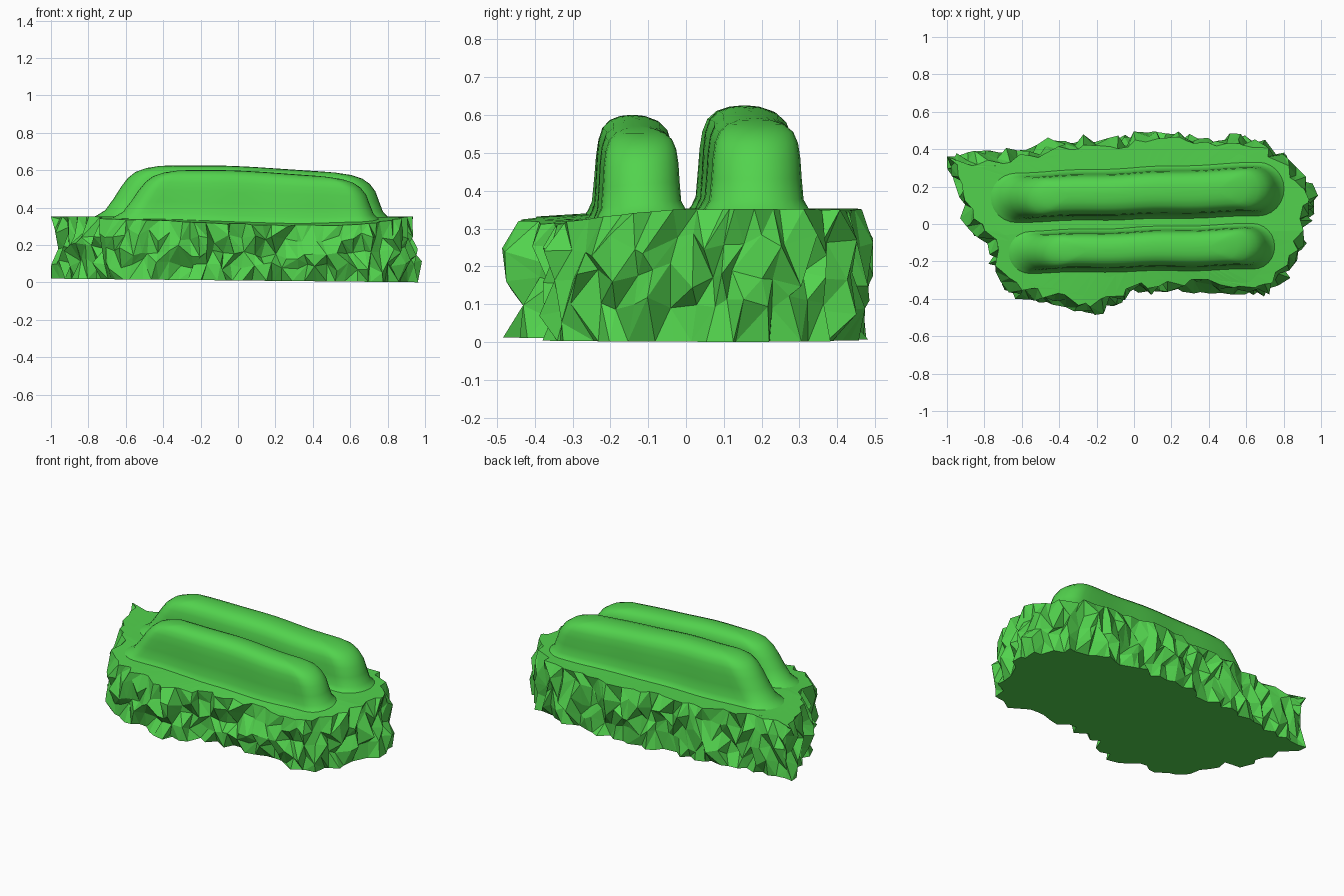
import bpy, bmesh, math, random
from mathutils import Vector

random.seed(11)
if "Cube" in bpy.data.objects:
    bpy.data.objects.remove(bpy.data.objects["Cube"], do_unlink=True)

green = bpy.data.materials.new("leaf green")
green.use_nodes = True
COLOUR = (0.085, 0.65, 0.075, 1)
green.diffuse_color = COLOUR
green.node_tree.nodes["Principled BSDF"].inputs["Base Color"].default_value = COLOUR


def finish(name, bm):
    """Turn a bmesh into a named, coloured object."""
    bmesh.ops.recalc_face_normals(bm, faces=bm.faces[:])
    mesh = bpy.data.meshes.new(name)
    bm.to_mesh(mesh)
    bm.free()
    mesh.materials.append(green)
    obj = bpy.data.objects.new(name, mesh)
    bpy.context.collection.objects.link(obj)
    return obj


def bridge(bm, a, b, ragged=False):
    """Join two closed rings, with randomly turned triangles if ragged."""
    n = len(a)
    for i in range(n):
        j = (i + 1) % n
        if not ragged:
            bm.faces.new((a[i], a[j], b[j], b[i]))
        elif random.random() < 0.5:
            bm.faces.new((a[i], a[j], b[j]))
            bm.faces.new((a[i], b[j], b[i]))
        else:
            bm.faces.new((a[i], a[j], b[i]))
            bm.faces.new((a[j], b[j], b[i]))


# --- Slab: ragged rocky sides, flat underside, gently sloping top ---
OUTLINE = [(-1, .36), (-.98, .28), (-.94, .2), (-.93, .08), (-.86, -.04), (-.78, -.09),
           (-.77, -.2), (-.69, -.33), (-.61, -.39), (-.48, -.41), (-.35, -.43), (-.23, -.48),
           (-.13, -.44), (0, -.37), (.19, -.345), (.48, -.35), (.72, -.375), (.83, -.26),
           (.89, -.15), (.93, 0), (.98, .13), (.91, .25), (.81, .37), (.72, .42), (.58, .47),
           (.4, .46), (.13, .49), (-.13, .45), (-.4, .46), (-.57, .4), (-.8, .37)]


def resample(points, count):
    pts = [Vector(p) for p in points]
    segs = [(a, b, (b - a).length) for a, b in zip(pts, pts[1:] + pts[:1])]
    step = sum(s[2] for s in segs) / count
    out, travelled = [], 0.0
    for a, b, length in segs:
        while len(out) < count and len(out) * step < travelled + length:
            out.append(a.lerp(b, (len(out) * step - travelled) / length))
        travelled += length
    return out


def top_z(x, y):
    slope = .06 + .13 * math.exp(-((x - .35) / .4) ** 2)
    return .35 + min(0, y + .05) * slope + .003 * math.sin(7 * x + 3 * y)


def bottom_z(x):
    return .01 - .01 * x


def build_slab():
    bm = bmesh.new()
    base = resample(OUTLINE, 92)
    n = len(base)
    # inward and outward raggedness from the bottom edge to the rim
    spread = [(-.05, .015), (-.06, .025), (-.065, .025), (-.065, .025), (-.065, -.01)]
    rings = []
    for k, (inward, out) in enumerate(spread):
        ring = []
        for i, p in enumerate(base):
            tangent = (base[(i + 1) % n] - base[i - 1]).normalized()
            outward = Vector((tangent.y, -tangent.x))
            q = p + outward * random.uniform(inward, out) + tangent * random.uniform(-.02, .02)
            if i == 0:  # sharp corner, pinched at mid height
                q = p + Vector((.06 * math.sin(math.pi * k / 4), 0))
            q.x = max(-1, min(1, q.x))
            q.y = max(-.495, min(.495, q.y))
            f = k / 4 + (random.uniform(-.1, .1) if 0 < k < 4 else 0)
            low, high = bottom_z(q.x), top_z(q.x, q.y)
            ring.append(bm.verts.new((q.x, q.y, low + (high - low) * f)))
        rings.append(ring)
    for a, b in zip(rings, rings[1:]):
        bridge(bm, a, b, ragged=True)
    # top surface closes inwards ring by ring
    last = rings[-1]
    for s in (.85, .6, .3):
        ring = [bm.verts.new((p.x * s, p.y * s, top_z(p.x * s, p.y * s))) for p in base]
        bridge(bm, last, ring, ragged=True)
        last = ring
    for ring, z in ((last, top_z(0, 0)), (rings[0], bottom_z(0))):
        centre = bm.verts.new((0, 0, z))
        for i in range(n):
            bm.faces.new((ring[i], ring[(i + 1) % n], centre))
    finish("rocky_slab", bm)


# --- Ridges: long rounded loaves built from stacked stadium rings ---
# height fraction, half-width factor, how far the left and right ends draw in
LEVELS = [(-.05, 1.3, -.05, -.03), (.03, 1.14, -.01, -.01), (.12, 1.04, .03, .01),
          (.35, 1.0, .075, .03), (.58, .97, .115, .05), (.75, .92, .15, .08),
          (.87, .82, .19, .12), (.95, .62, .25, .18), (.99, .34, .32, .26), (1, .1, .38, .32)]


def build_ridge(name, x0, x1, y0, y1, half_width, crest_left, crest_right):
    bm = bmesh.new()
    arc, straight = 12, 24
    last = None
    for t, wf, left, right in LEVELS:
        w = half_width * wf
        a, b = x0 + left + w, x1 - right - w
        path = []
        for i in range(arc):
            ang = -math.pi / 2 + math.pi * i / arc
            path.append((b + w * math.cos(ang), w * math.sin(ang)))
        path += [(b + (a - b) * i / straight, w) for i in range(straight)]
        for i in range(arc):
            ang = math.pi / 2 + math.pi * i / arc
            path.append((a + w * math.cos(ang), w * math.sin(ang)))
        path += [(a + (b - a) * i / straight, -w) for i in range(straight)]
        ring = []
        for x, dy in path:
            u = (x - x0) / (x1 - x0)
            blend = max(0, min(1, (u - .38) / .55))
            blend = blend * blend * (3 - 2 * blend)
            crest = crest_left + (crest_right - crest_left) * blend
            y = y0 + (y1 - y0) * u + .003 * math.sin(14 * x) + dy * (.95 + .1 * u)
            floor = top_z(x, y)
            ring.append(bm.verts.new((x, y, floor + t * (crest - floor))))
        if last:
            bridge(bm, last, ring)
        last = ring
    bm.faces.new(last)
    obj = finish(name, bm)
    bpy.ops.object.select_all(action='DESELECT')
    obj.select_set(True)
    bpy.context.view_layer.objects.active = obj
    bpy.ops.object.shade_smooth_by_angle(angle=math.radians(50))


build_slab()
build_ridge("back_ridge", -.74, .785, .138, .19, .115, .625, .585)
build_ridge("front_ridge", -.645, .735, -.152, -.118, .098, .6, .562)
